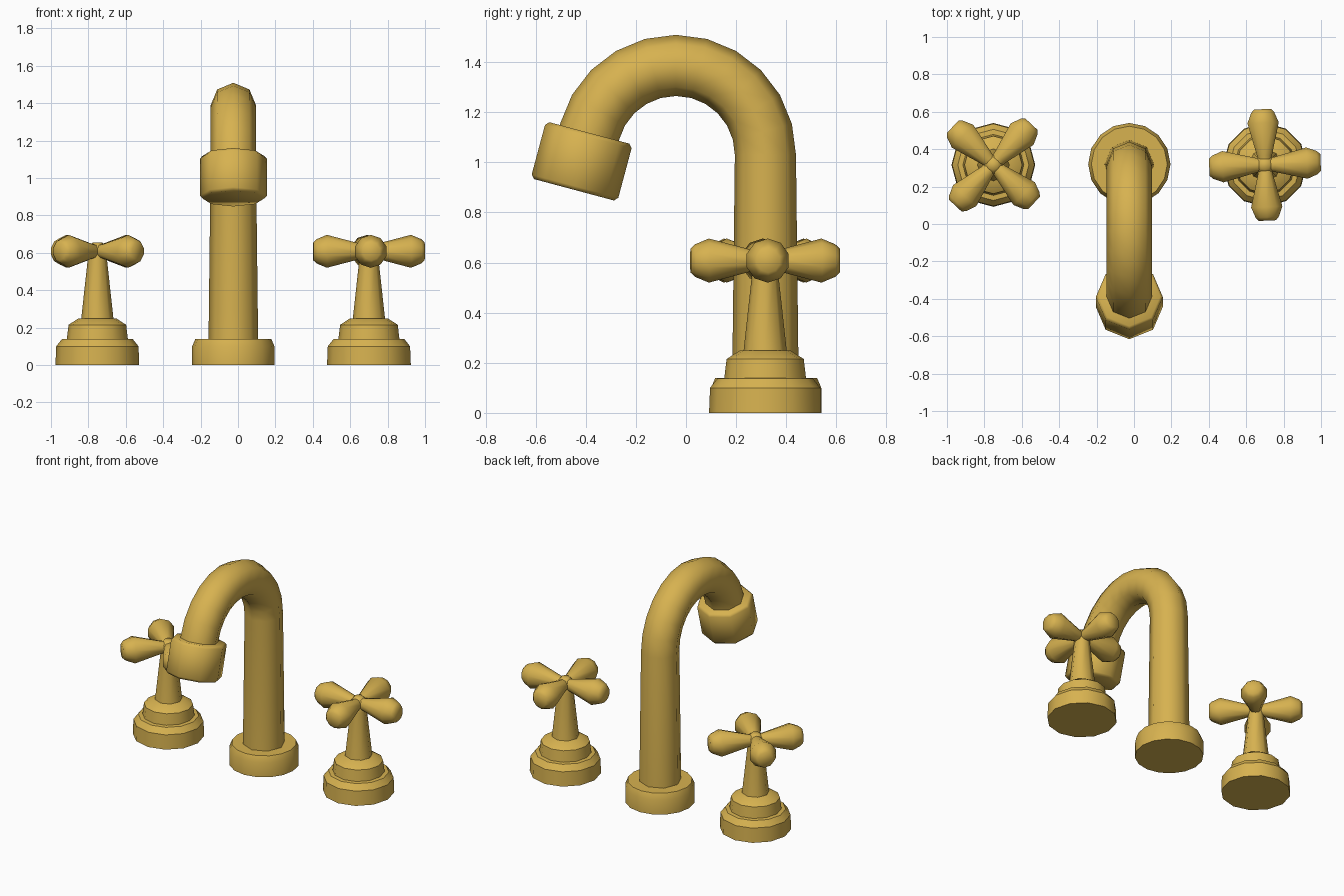
import bpy, bmesh, math
from mathutils import Matrix, Vector

if "Cube" in bpy.data.objects:
    bpy.data.objects.remove(bpy.data.objects["Cube"])

brass = bpy.data.materials.new("golden brass")
brass.diffuse_color = (0.68, 0.445, 0.08, 1)
brass.use_nodes = True
brass.node_tree.nodes["Principled BSDF"].inputs["Base Color"].default_value = brass.diffuse_color


def skin(name, rings, angle=50):
    """Join equal rings of points into a closed, capped tube."""
    bm = bmesh.new()
    vs = [[bm.verts.new(p) for p in ring] for ring in rings]
    n = len(vs[0])
    for a, b in zip(vs, vs[1:]):
        for i in range(n):
            j = (i + 1) % n
            bm.faces.new((a[i], a[j], b[j], b[i]))
    bm.faces.new(vs[0])
    bm.faces.new(vs[-1])
    bmesh.ops.recalc_face_normals(bm, faces=bm.faces)
    me = bpy.data.meshes.new(name)
    bm.to_mesh(me)
    bm.free()
    me.materials.append(brass)
    ob = bpy.data.objects.new(name, me)
    bpy.context.collection.objects.link(ob)
    bpy.ops.object.select_all(action='DESELECT')
    ob.select_set(True)
    bpy.context.view_layer.objects.active = ob
    bpy.ops.object.shade_smooth_by_angle(angle=math.radians(angle))
    return ob


def lathe(name, profile, sides, matrix, angle=35):
    """Turn (radius, height) points around the local z axis."""
    rings = [[matrix @ Vector((r * math.cos(k * math.tau / sides),
                               r * math.sin(k * math.tau / sides), z))
              for k in range(sides)] for r, z in profile]
    return skin(name, rings, angle)


# Spout: base ring, tapered riser and gooseneck arc
SX, SY = -0.025, 0.317
lathe("spout_base", [(0.22, 0), (0.22, 0.10), (0.203, 0.14)], 16,
      Matrix.Translation((SX, SY + 0.003, 0)))

CY, CZ, R, END = -0.04, 1.03, 0.357, 165
stations = [(SY, 0.10, 0, 0.133)]
for d in range(0, END + 1, 15):
    t = math.radians(d)
    stations.append((CY + R * math.cos(t), CZ + R * math.sin(t), t, 0.122))
t = math.radians(END)
tip = Vector((SX, stations[-1][0], stations[-1][1]))
flow = Vector((0, -math.sin(t), math.cos(t)))
stations.append((tip.y + 0.06 * flow.y, tip.z + 0.06 * flow.z, t, 0.122))
rings = []
for y, z, t, r in stations:
    out = Vector((0, math.cos(t), math.sin(t)))
    rings.append([Vector((SX, y, z)) + r * (math.cos(a) * out + math.sin(a) * Vector((1, 0, 0)))
                  for a in (k * math.tau / 8 for k in range(8))])
skin("spout_pipe", rings, 60)

# Nozzle collar along the end of the arc
aim = Matrix.Translation(tip) @ Matrix.Rotation(math.radians(END), 4, 'X')
lathe("nozzle", [(0.165, 0.005), (0.179, 0.02), (0.179, 0.225), (0.165, 0.24)], 8, aim, 50)

# Two cross handles
for side, hx, turn in (("left", -0.752, 47), ("right", 0.70, 2.5)):
    place = Matrix.Translation((hx, 0.316, 0))
    lathe(side + "_handle_base",
          [(0.224, 0), (0.22, 0.10), (0.19, 0.138), (0.163, 0.14), (0.154, 0.215), (0.10, 0.25)],
          12, place)
    lathe(side + "_handle_stem", [(0.087, 0.24), (0.052, 0.56), (0.05, 0.63), (0.025, 0.655)],
          8, place, 50)
    for k in range(4):
        arm = (place @ Matrix.Translation((0, 0, 0.608))
               @ Matrix.Rotation(math.radians(turn + 90 * k), 4, 'Z')
               @ Matrix.Rotation(math.pi / 2, 4, 'Y'))
        lathe(f"{side}_handle_arm_{k + 1}",
              [(0.035, 0), (0.042, 0.05), (0.088, 0.225), (0.065, 0.28), (0.048, 0.298)],
              10, arm, 50)
